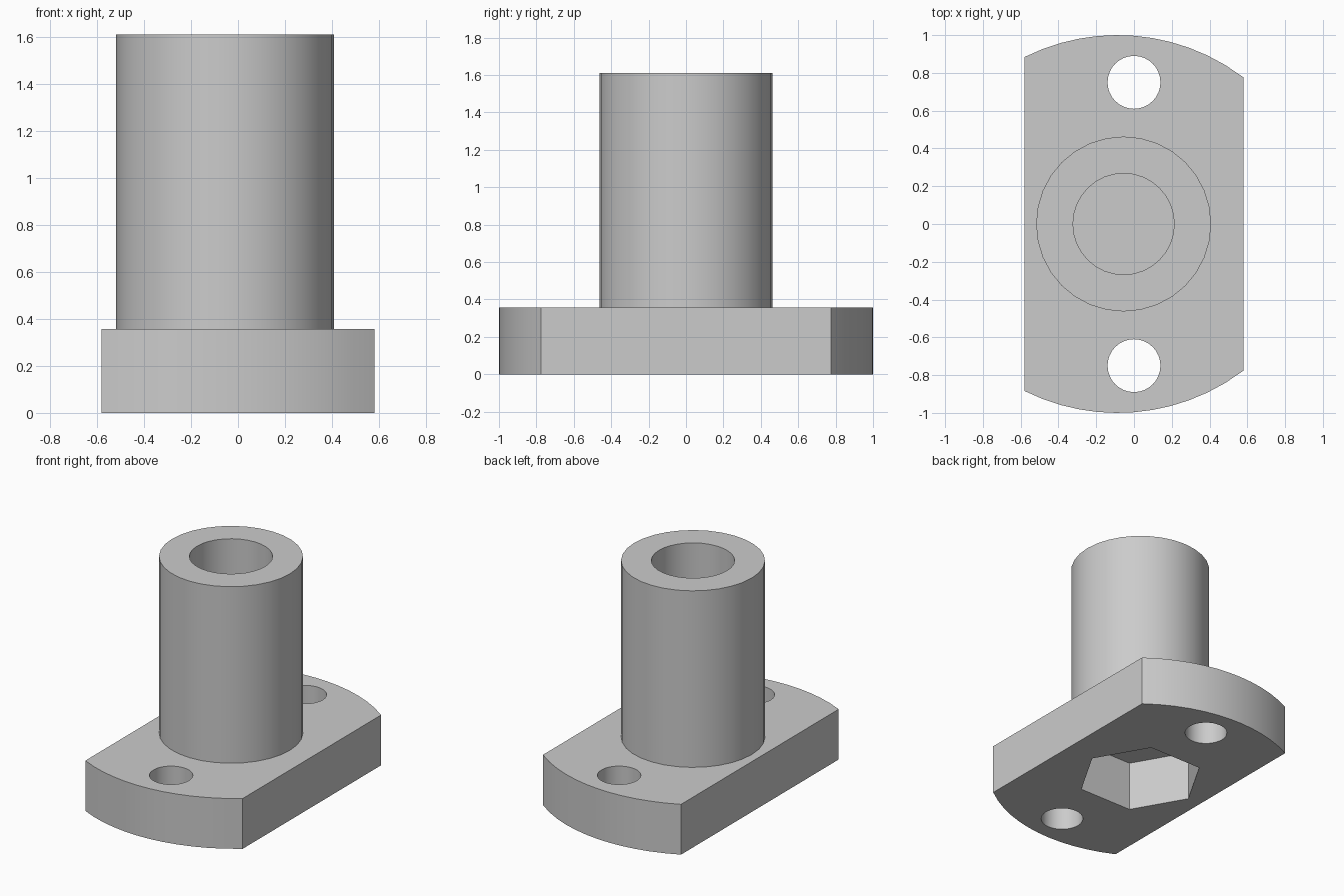
import bpy, bmesh
from math import sin, cos, pi, sqrt

cube = bpy.data.objects.get("Cube")
if cube:
    bpy.data.objects.remove(cube, do_unlink=True)

AXIS_X = -0.055      # centre line of the barrel
FLANGE_H = 0.357
TOP = 1.61
HALF_W = 0.58

grey = bpy.data.materials.new("plain grey")
grey.use_nodes = True
colour = (0.6, 0.6, 0.6, 1)
grey.diffuse_color = colour
grey.node_tree.nodes["Principled BSDF"].inputs["Base Color"].default_value = colour


def finish(obj):
    """Give the part its colour and smooth its round walls."""
    obj.data.materials.clear()
    obj.data.materials.append(grey)
    bpy.ops.object.select_all(action='DESELECT')
    obj.select_set(True)
    bpy.context.view_layer.objects.active = obj
    bpy.ops.object.shade_smooth_by_angle(angle=pi / 6)


def ring(cx, cy, radius, sides):
    return [(cx + radius * cos(2 * pi * i / sides),
             cy + radius * sin(2 * pi * i / sides)) for i in range(sides)]


def plate(name, loops, height):
    """Extrude an outline; any further loops become through holes."""
    curve = bpy.data.curves.new(name, 'CURVE')
    curve.dimensions = '2D'
    curve.fill_mode = 'BOTH'
    curve.extrude = height / 2
    for loop in loops:
        spline = curve.splines.new('POLY')
        spline.points.add(len(loop) - 1)
        for point, (x, y) in zip(spline.points, loop):
            point.co = (x, y, height / 2, 1)
        spline.use_cyclic_u = True
    source = bpy.data.objects.new(name + "_outline", curve)
    bpy.context.collection.objects.link(source)
    deps = bpy.context.evaluated_depsgraph_get()
    mesh = bpy.data.meshes.new_from_object(source.evaluated_get(deps))
    bpy.data.objects.remove(source, do_unlink=True)
    bm = bmesh.new()
    bm.from_mesh(mesh)
    bmesh.ops.remove_doubles(bm, verts=bm.verts, dist=1e-4)
    low = min(v.co.z for v in bm.verts)
    bmesh.ops.translate(bm, verts=bm.verts, vec=(0, 0, -low))
    bmesh.ops.recalc_face_normals(bm, faces=bm.faces)
    bm.to_mesh(mesh)
    bm.free()
    obj = bpy.data.objects.new(name, mesh)
    bpy.context.collection.objects.link(obj)
    finish(obj)


def lathe(name, profile, sides):
    """Spin a closed profile that starts and ends on the axis."""
    bm = bmesh.new()
    verts = [bm.verts.new((r, 0, z)) for r, z in profile]
    edges = [bm.edges.new(pair) for pair in zip(verts, verts[1:])]
    bmesh.ops.spin(bm, geom=verts + edges, cent=(0, 0, 0), axis=(0, 0, 1),
                   angle=2 * pi, steps=sides)
    bmesh.ops.remove_doubles(bm, verts=bm.verts, dist=1e-4)
    bmesh.ops.recalc_face_normals(bm, faces=bm.faces)
    mesh = bpy.data.meshes.new(name)
    bm.to_mesh(mesh)
    bm.free()
    obj = bpy.data.objects.new(name, mesh)
    obj.location.x = AXIS_X
    bpy.context.collection.objects.link(obj)
    finish(obj)


# Flange: straight sides, bowed ends, two bolt holes and a hexagonal nut pocket
BOW_R, BOW_X, STEPS = 1.105, -0.087, 12
end = []
for i in range(STEPS + 1):
    x = HALF_W - 2 * HALF_W * i / STEPS
    end.append((x, 1 - BOW_R + sqrt(BOW_R ** 2 - (x - BOW_X) ** 2)))
outline = end + [(x, -y) for x, y in reversed(end)]
plate("flange", [outline,
                 ring(0, 0.75, 0.14, 32),
                 ring(0, -0.75, 0.14, 32),
                 ring(AXIS_X, 0, 0.42, 6)], FLANGE_H)

# Barrel: blind bore from the top, its base closes the nut pocket
BORE_FLOOR = FLANGE_H + 0.03
lathe("barrel", [(0, BORE_FLOOR), (0.268, BORE_FLOOR), (0.268, TOP),
                 (0.463, TOP), (0.463, FLANGE_H), (0, FLANGE_H)], 32)
